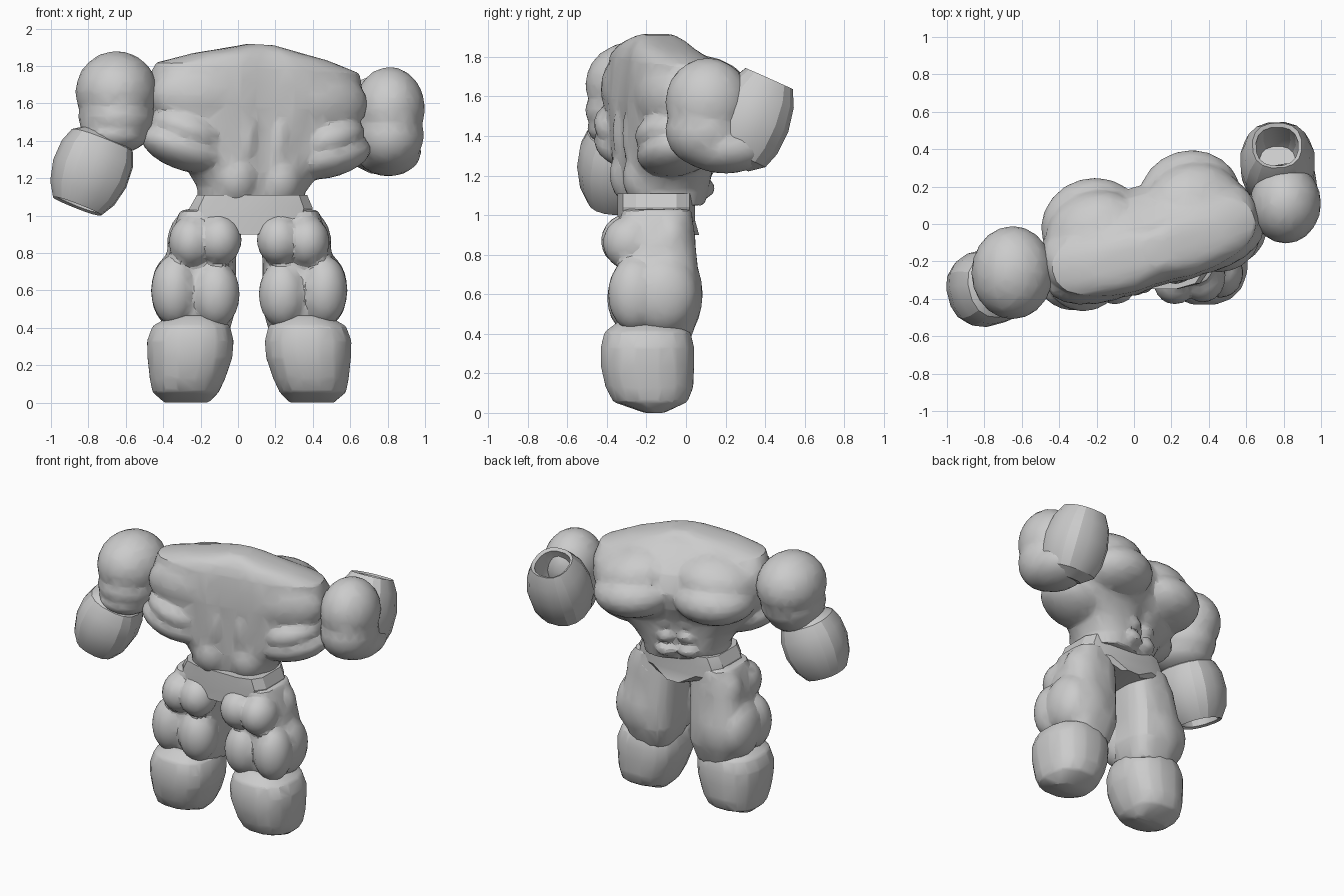
import bpy, bmesh, math
from mathutils import Matrix, Vector

cube = bpy.data.objects.get("Cube")
if cube:
    bpy.data.objects.remove(cube, do_unlink=True)

GREY = (0.6, 0.6, 0.6, 1)
stone = bpy.data.materials.new("stone grey")
stone.use_nodes = True
stone.diffuse_color = GREY
stone.node_tree.nodes["Principled BSDF"].inputs["Base Color"].default_value = GREY


def select(parts):
    bpy.ops.object.select_all(action="DESELECT")
    for part in parts:
        part.select_set(True)
    bpy.context.view_layer.objects.active = parts[0]


def finish(name, bm, matrix):
    """Turn a bmesh into a shaded, coloured object."""
    bmesh.ops.recalc_face_normals(bm, faces=bm.faces)
    bmesh.ops.transform(bm, matrix=matrix, verts=bm.verts)
    mesh = bpy.data.meshes.new(name)
    bm.to_mesh(mesh)
    bm.free()
    mesh.materials.append(stone)
    obj = bpy.data.objects.new(name, mesh)
    bpy.context.collection.objects.link(obj)
    select([obj])
    bpy.ops.object.shade_smooth_by_angle(angle=math.radians(20))
    return obj


def blob(centre, size, matrix=Matrix(), tilt=0):
    """Muscle lobe: a stretched ball, optionally tilted sideways."""
    bm = bmesh.new()
    bmesh.ops.create_icosphere(bm, subdivisions=3, radius=1)
    local = Matrix.Translation(centre) @ Matrix.Rotation(tilt, 4, "Y") @ Matrix.Diagonal((*size, 1))
    return finish("lobe", bm, matrix @ local)


def loft(name, rings, sides=16, power=2.4, matrix=Matrix(), furrow=0):
    """Skin over rounded sections given as (x, y, z, half width, half depth)."""
    bm = bmesh.new()
    loops = []
    for cx, cy, z, rx, ry in rings:
        loop = []
        for i in range(sides):
            a = 2 * math.pi * (i + 0.5) / sides
            c, s = math.cos(a), math.sin(a)
            x = math.copysign(abs(c) ** (2 / power), c) * rx
            y = math.copysign(abs(s) ** (2 / power), s) * ry
            y *= 1 - furrow * math.exp(-(x / 0.07) ** 2)
            loop.append(bm.verts.new((cx + x, cy + y, z)))
        loops.append(loop)
    for low, high in zip(loops, loops[1:]):
        for i in range(sides):
            j = (i + 1) % sides
            bm.faces.new((low[i], low[j], high[j], high[i]))
    bm.faces.new(loops[0][::-1])
    bm.faces.new(loops[-1])
    return finish(name, bm, matrix)


def fuse(name, parts, soften=2, keep=0.1):
    """Melt overlapping lobes into one faceted, sculpted skin."""
    select(parts)
    if len(parts) > 1:
        bpy.ops.object.join()
    obj = parts[0]
    obj.name = obj.data.name = name
    remesh = obj.modifiers.new("skin", "REMESH")
    remesh.mode = "VOXEL"
    remesh.voxel_size = 0.015
    smooth = obj.modifiers.new("soften", "SMOOTH")
    smooth.iterations = soften
    facets = obj.modifiers.new("facets", "DECIMATE")
    facets.ratio = keep
    for label in ("skin", "soften", "facets"):
        bpy.ops.object.modifier_apply(modifier=label)
    bpy.ops.object.shade_smooth_by_angle(angle=math.radians(20))


# Torso frame: turned about the spine and leaning slightly to one side
body = (Matrix.Translation((0.06, -0.09, 1.1)) @ Matrix.Rotation(math.radians(16), 4, "Z")
        @ Matrix.Rotation(math.radians(3), 4, "Y") @ Matrix.Translation((0, 0, -1.1)))

torso = [loft("torso", [
    (0, -0.03, 1.06, 0.28, 0.20), (0, -0.03, 1.14, 0.29, 0.22),
    (0, -0.03, 1.24, 0.36, 0.23), (0, -0.02, 1.34, 0.48, 0.24),
    (0, 0.01, 1.46, 0.56, 0.27), (0, 0.02, 1.58, 0.59, 0.29),
    (0, 0.00, 1.70, 0.59, 0.26), (0, -0.04, 1.79, 0.56, 0.21),
    (0, -0.07, 1.85, 0.37, 0.16), (0, -0.07, 1.89, 0.18, 0.13),
    (0, -0.07, 1.915, 0.07, 0.09)],
    sides=48, matrix=body, furrow=0.12)]

# Paired torso muscles
for side in (1, -1):
    torso += [
        # chest, running up in one slope to the collar
        blob((side * 0.27, 0.15, 1.53), (0.28, 0.26, 0.17), body, side * 0.05),
        blob((side * 0.27, 0.07, 1.63), (0.29, 0.27, 0.19), body, side * 0.15),
        # flank under the arm, with a broader upper fold
        blob((side * 0.39, -0.08, 1.34), (0.25, 0.19, 0.12), body, side * -0.25),
        blob((side * 0.38, -0.08, 1.43), (0.22, 0.20, 0.12), body, side * -0.3),
        # shoulder blade, spine column and lower back
        blob((side * 0.27, -0.10, 1.62), (0.33, 0.16, 0.21), body),
        blob((side * 0.09, -0.12, 1.42), (0.09, 0.15, 0.26), body),
        blob((side * 0.12, -0.14, 1.20), (0.13, 0.13, 0.16), body)]
    # belly
    torso += [blob((side * 0.075, 0.16, 1.14 + row * 0.1), (0.075, 0.06, 0.05), body)
              for row in range(3)]
fuse("torso", torso)

# Pelvis with its narrow lower panel
loft("pelvis", [
    (0.06, -0.14, 0.90, 0.09, 0.21), (0.06, -0.15, 0.97, 0.33, 0.20),
    (0.07, -0.15, 1.04, 0.335, 0.20), (0.075, -0.15, 1.11, 0.30, 0.20)],
    sides=12, power=4)

# Legs mirrored about the middle of the pelvis
for side, label in ((1, "left"), (-1, "right")):
    def at(offset, y, z):
        return (0.06 + side * offset, y, z)

    fuse(label + "_leg", [
        loft("thigh", [
            (*at(0.26, -0.13, 0.36), 0.15, 0.15), (*at(0.26, -0.13, 0.50), 0.19, 0.20),
            (*at(0.27, -0.13, 0.66), 0.20, 0.20), (*at(0.25, -0.13, 0.85), 0.185, 0.18),
            (*at(0.22, -0.15, 1.03), 0.15, 0.18)], power=3),
        # front of the thigh
        blob(at(0.29, -0.06, 0.60), (0.20, 0.145, 0.24)),
        blob(at(0.26, -0.08, 0.86), (0.18, 0.13, 0.19)),
        # lobes behind and outside
        blob(at(0.16, -0.30, 0.87), (0.12, 0.13, 0.135)),
        blob(at(0.31, -0.28, 0.86), (0.12, 0.14, 0.14)),
        blob(at(0.18, -0.27, 0.58), (0.13, 0.13, 0.18)),
        blob(at(0.40, -0.26, 0.60), (0.125, 0.135, 0.19)),
        blob(at(0.40, -0.12, 0.60), (0.125, 0.18, 0.20))])
    fuse(label + "_foot", [loft("foot", [
        (*at(0.335, -0.16, 0.0), 0.12, 0.05), (*at(0.34, -0.18, 0.055), 0.18, 0.19),
        (*at(0.33, -0.185, 0.13), 0.205, 0.225), (*at(0.317, -0.195, 0.24), 0.23, 0.24),
        (*at(0.315, -0.195, 0.33), 0.235, 0.24), (*at(0.31, -0.195, 0.41), 0.21, 0.22),
        (*at(0.30, -0.20, 0.465), 0.12, 0.14)])], keep=0.06)

# Upper arms: shoulder, biceps and elbow lobes
fuse("left_upper_arm", [
    blob((0.81, 0.11, 1.57), (0.19, 0.215, 0.225)),
    blob((0.81, 0.10, 1.43), (0.185, 0.205, 0.19)),
    blob((0.805, 0.20, 1.34), (0.175, 0.23, 0.13))])
fuse("right_upper_arm", [
    blob((-0.65, -0.26, 1.66), (0.22, 0.25, 0.22)),
    blob((-0.65, -0.28, 1.53), (0.205, 0.23, 0.17)),
    blob((-0.66, -0.30, 1.44), (0.185, 0.20, 0.11))])


def forearm(name, start, end, width):
    """Bulging hollow forearm, open at the wrist."""
    start, axis = Vector(start), Vector(end) - Vector(start)
    frame = Matrix.Translation(start) @ axis.to_track_quat("Z", "Y").to_matrix().to_4x4()
    profile = ((-0.13, 0.5), (0.0, 0.86), (0.2, 1), (0.5, 1.03), (0.8, 0.9),
               (1, 0.68), (0.97, 0.58), (0.6, 0.6), (0.45, 0.5))
    loft(name, [(0, 0, t * axis.length, r * width, r * width) for t, r in profile],
         matrix=frame)


forearm("left_forearm", (0.77, 0.25, 1.31), (0.765, 0.42, 1.69), 0.195)
forearm("right_forearm", (-0.725, -0.325, 1.40), (-0.86, -0.36, 1.05), 0.2)
